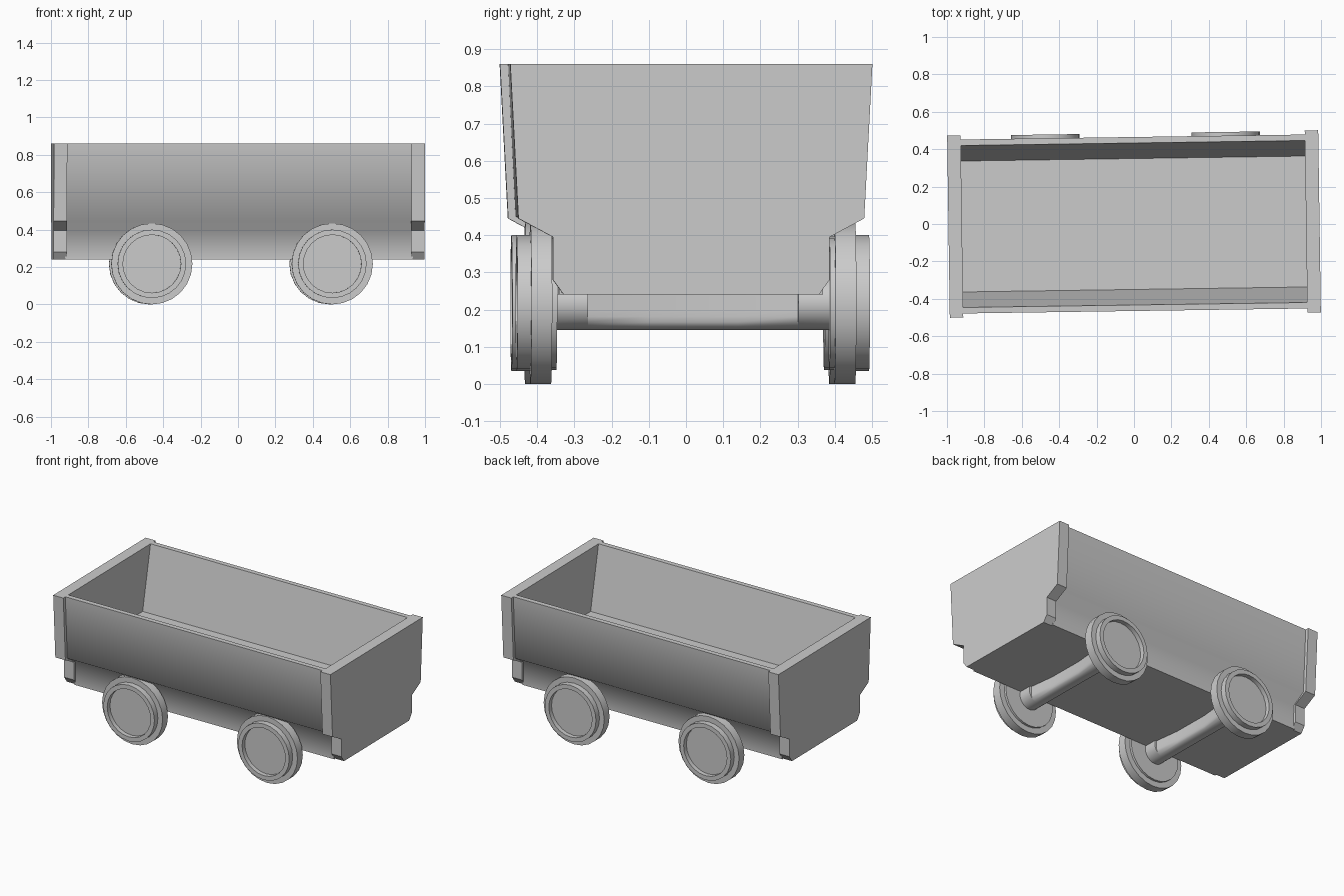
import bpy, bmesh, math
from mathutils import Matrix

if "Cube" in bpy.data.objects:
    bpy.data.objects.remove(bpy.data.objects["Cube"])

# The whole cart is turned very slightly about the vertical axis
YAW = Matrix.Rotation(0.0145, 4, 'Z')
HUB_Z, AXLE_Y, SIDES = 0.217, 0.011, 24


def loft(name, rings, smooth_angle):
    """Skin equal-length rings of points, cap both ends."""
    bm = bmesh.new()
    loops = [[bm.verts.new(p) for p in ring] for ring in rings]
    n = len(loops[0])
    for a, b in zip(loops, loops[1:]):
        for i in range(n):
            j = (i + 1) % n
            bm.faces.new((a[i], a[j], b[j], b[i]))
    bm.faces.new(loops[0])
    bm.faces.new(loops[-1])
    bmesh.ops.recalc_face_normals(bm, faces=bm.faces)
    bm.transform(YAW)
    mesh = bpy.data.meshes.new(name)
    bm.to_mesh(mesh)
    bm.free()
    obj = bpy.data.objects.new(name, mesh)
    bpy.context.collection.objects.link(obj)
    bpy.ops.object.select_all(action='DESELECT')
    bpy.context.view_layer.objects.active = obj
    obj.select_set(True)
    bpy.ops.object.shade_smooth_by_angle(angle=math.radians(smooth_angle))
    return obj


def mirrored(half):
    """Close a half profile of (y, z) points across y = 0."""
    return half + [(-y, z) for y, z in reversed(half)]


def prism(name, profile, x0, x1, smooth_angle):
    return loft(name, [[(x, y, z) for y, z in profile] for x in (x0, x1)], smooth_angle)


def round_ring(cx, y, r, half_x=1.0):
    """Circle around the y axis, optionally flattened in x."""
    ring = []
    for i in range(SIDES):
        a = 2 * math.pi * i / SIDES
        dx = max(-half_x, min(half_x, r * math.cos(a)))
        ring.append((cx + dx, y, HUB_Z + r * math.sin(a)))
    return ring


# Open tub: sloped walls, solid bed underneath
tub = mirrored([(0.35, 0.45), (0.433, 0.86), (0.465, 0.86), (0.445, 0.45),
                (0.36, 0.395), (0.355, 0.24)])
prism("tub", tub, -0.93, 0.93, 65)

# End plates standing slightly proud of the tub
plate = mirrored([(0.487, 0.86), (0.465, 0.445), (0.372, 0.395),
                  (0.372, 0.28), (0.343, 0.24)])
for side, label in ((-1, "left"), (1, "right")):
    prism(label + "_end_plate", plate, side * 0.992, side * 0.92, 30)

# Wheel section (radius, distance along axle): inner disc, flange, rim, recess
wheel = [(0.18, 0.367), (0.18, 0.381), (0.217, 0.381), (0.217, 0.437),
         (0.183, 0.437), (0.183, 0.474), (0.155, 0.474), (0.155, 0.445)]
# Axle stations (distance, half width): round ends, flattened waist
waist = [(0.37, 1.0), (0.283, 1.0), (0.282, 0.058), (0.12, 0.04)]
stations = [(-y, w) for y, w in waist] + waist[::-1]

for cx, label in ((-0.467, "left"), (0.498, "right")):
    loft(label + "_axle",
         [round_ring(cx, AXLE_Y + y, 0.072, w) for y, w in stations], 35)
    for s, face in ((-1, "front"), (1, "back")):
        loft(f"{label}_{face}_wheel",
             [round_ring(cx, AXLE_Y + s * y, r) for r, y in wheel], 35)
